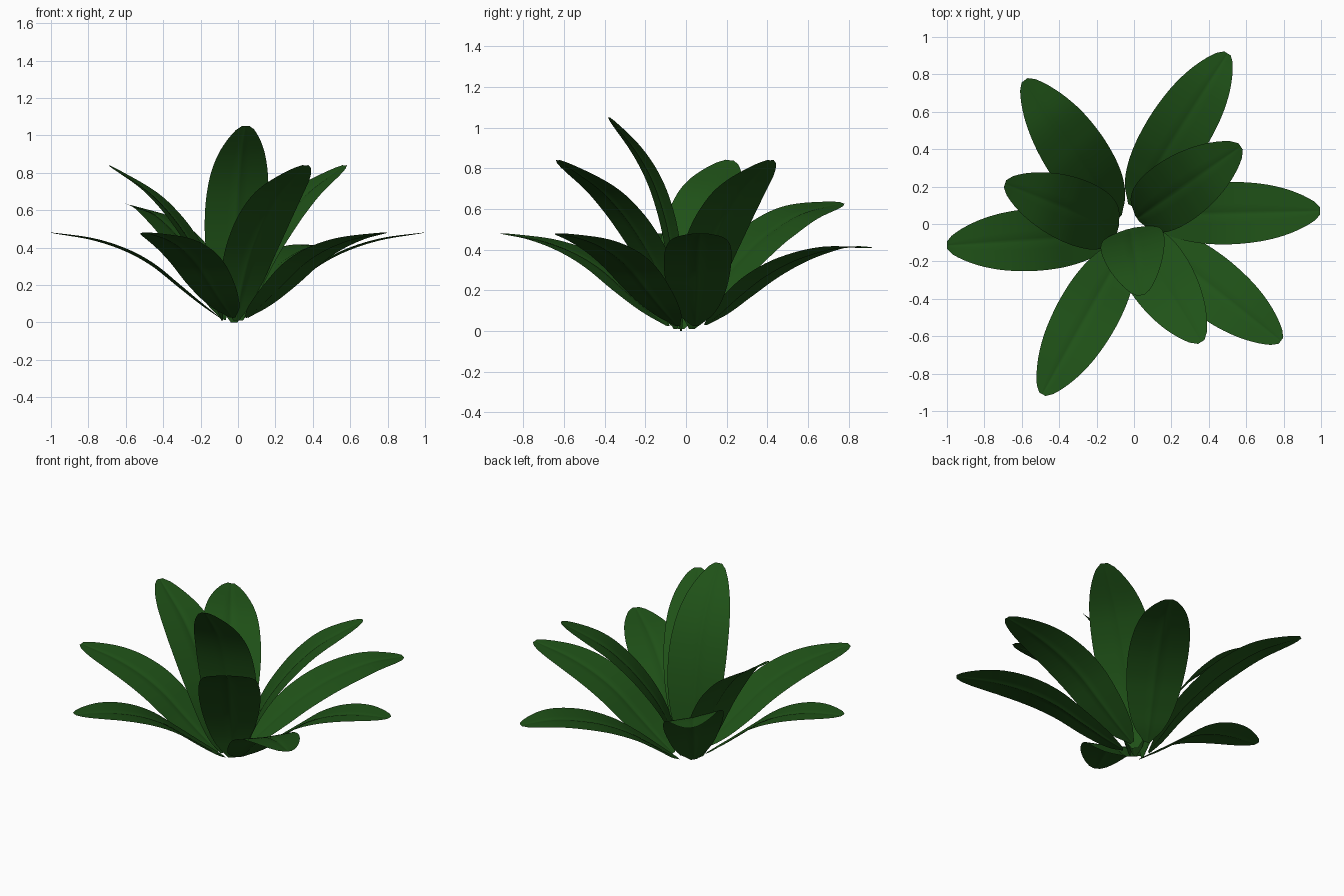
import bpy, bmesh
from math import radians
from mathutils import Vector, Matrix

if "Cube" in bpy.data.objects:
    bpy.data.objects.remove(bpy.data.objects["Cube"])

green = bpy.data.materials.new("leaf_green")
green.diffuse_color = (0.014, 0.085, 0.009, 1)
green.use_nodes = True
green.node_tree.nodes["Principled BSDF"].inputs["Base Color"].default_value = green.diffuse_color
CENTRE = Vector((-0.025, 0.0, 0.0))

# side profiles (radius, height) from base to tip
OUTER = [(.08, .025), (.19, .105), (.31, .20), (.45, .31), (.60, .39), (.78, .447), (1.0, .48)]
DROOP = [(.09, .03), (.17, .085), (.28, .17), (.43, .27), (.62, .355), (.85, .41), (1.06, .41)]
WIDE = [(.06, .015), (.13, .11), (.25, .265), (.41, .41), (.54, .498), (.72, .583), (.96, .63)]
MIDDLE = [(.05, .01), (.09, .16), (.165, .33), (.26, .475), (.36, .595), (.49, .71), (.71, .84)]
INNER = [(.025, 0), (.045, .2), (.065, .38), (.10, .56), (.16, .735), (.25, .89), (.385, 1.05)]
# half width against length fraction
OUTLINE = [(0, .018), (.03, .042), (.08, .082), (.16, .118), (.27, .147), (.4, .165), (.55, .17),
           (.7, .157), (.82, .128), (.91, .09), (.96, .06), (.985, .041), (1, .02)]


def spline(pts, per=8):
    """Smooth curve through the points."""
    v = [Vector(p) for p in pts]
    v = [2 * v[0] - v[1]] + v + [2 * v[-1] - v[-2]]
    out = []
    for i in range(1, len(v) - 2):
        a, b, c, d = v[i - 1:i + 3]
        for k in range(per):
            t = k / per
            out.append(0.5 * (2 * b + (c - a) * t + (2 * a - 5 * b + 4 * c - d) * t * t
                              + (3 * b - a - 3 * c + d) * t ** 3))
    return out + [v[-2]]


WIDTHS = spline(OUTLINE, 4)


def half_width(t):
    for a, b in zip(WIDTHS, WIDTHS[1:]):
        if t <= b.x:
            return a.y + (b.y - a.y) * (t - a.x) / (b.x - a.x)
    return WIDTHS[-1].y


def leaf(name, tip, offset, profile, scale=1.0, roll=0, cup=0.05):
    """Thin leaf swept from an offset base to its tip, rolled about its length, creased midrib."""
    tip = Vector((tip[0], tip[1], 0))
    out = (tip - CENTRE).normalized()
    base = CENTRE + Vector((-out.y, out.x, 0)) * offset
    out = tip - base
    stretch = out.length / profile[-1][0]
    out.normalize()
    flat_side = Vector((-out.y, out.x, 0))
    path = [base + out * p.x * stretch + Vector((0, 0, p.y)) for p in spline(profile)]
    dist = [0]
    for a, b in zip(path, path[1:]):
        dist.append(dist[-1] + (b - a).length)
    bm = bmesh.new()
    rows = []
    for i, p in enumerate(path):
        tangent = (path[min(i + 1, len(path) - 1)] - path[max(i - 1, 0)]).normalized()
        side = Matrix.Rotation(radians(roll), 3, tangent) @ flat_side
        normal = tangent.cross(side)
        w = half_width(dist[i] / dist[-1]) * scale
        row = []
        for s in (-1, -.6, -.3, -.06, 0, .06, .3, .6, 1):
            lift = w * cup * (abs(s) - 0.5) - (0.02 * w if s == 0 else 0)
            q = p + side * w * s + normal * lift
            q.z = max(q.z, 0)
            row.append(bm.verts.new(q))
        rows.append(row)
    for a, b in zip(rows, rows[1:]):
        for j in range(len(a) - 1):
            bm.faces.new((a[j], b[j], b[j + 1], a[j + 1]))
    for f in bm.faces:
        f.smooth = True
    mesh = bpy.data.meshes.new(name)
    bm.to_mesh(mesh)
    bm.free()
    mesh.materials.append(green)
    bpy.context.collection.objects.link(bpy.data.objects.new(name, mesh))


# low spreading leaves
for i, (tip, off) in enumerate([((.995, .07), .045), ((-1.0, -.115), .05),
                                ((-.49, -.91), .04), ((.785, -.625), .01)]):
    leaf(f"outer_leaf_{i + 1}", tip, off, OUTER, .98)
leaf("drooping_leaf", (.5, .912), .045, DROOP, 1.0)
leaf("wide_leaf", (-.585, .768), .025, WIDE, 1.03, 12)

# middle ring and upright centre leaf
for i, (tip, off, roll) in enumerate([((.57, .415), 0, 0), ((-.69, .215), .045, 6),
                                      ((.36, -.63), -.015, 0)]):
    leaf(f"middle_leaf_{i + 1}", tip, off, MIDDLE, 1.03, roll)
leaf("centre_leaf", (.04, -.38), 0, INNER, 1.02, 4)
